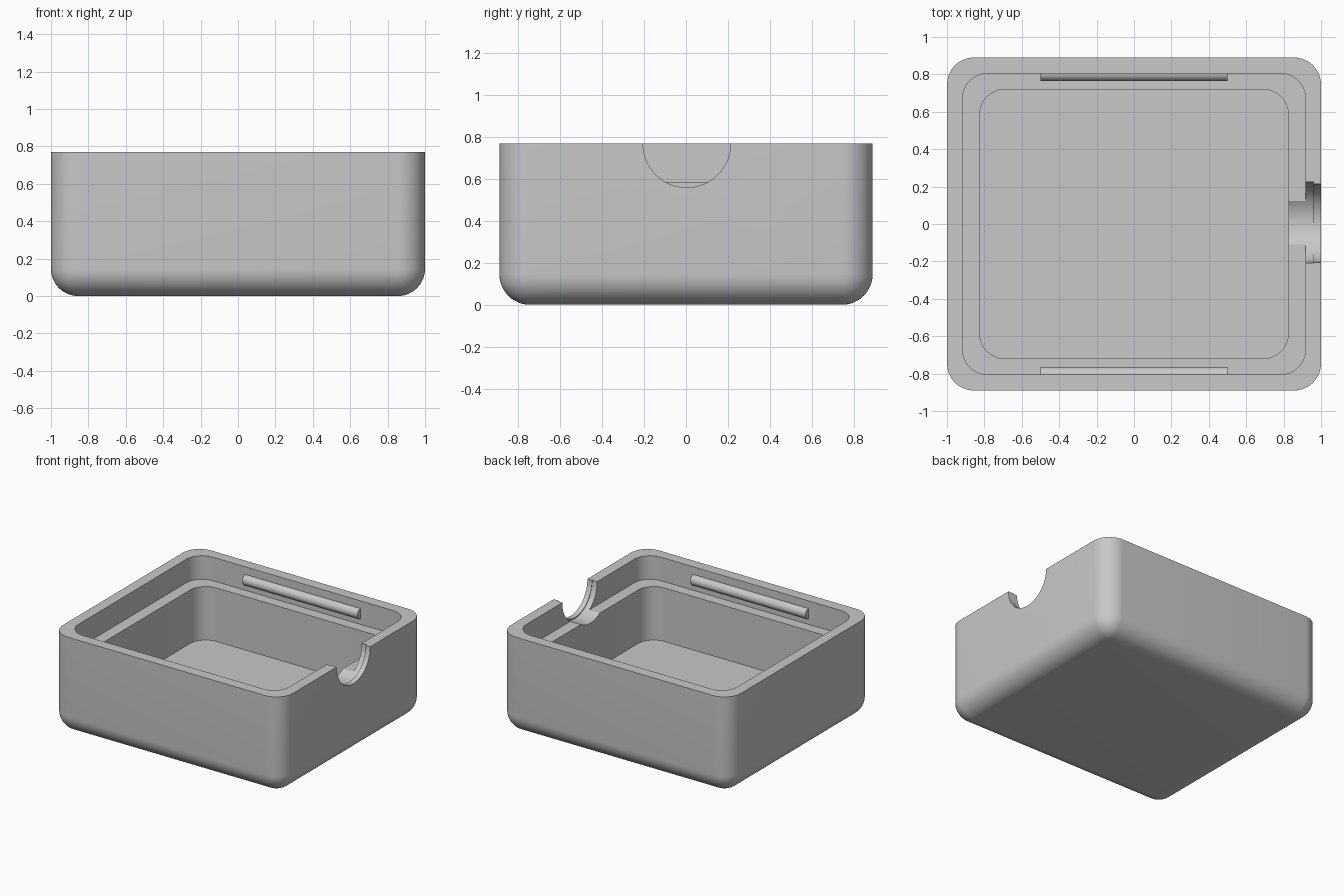
import bpy, bmesh, math

if "Cube" in bpy.data.objects:
    bpy.data.objects.remove(bpy.data.objects["Cube"])

HX, HY, H = 1.0, 0.89, 0.77      # outer half sizes and height
R = 0.145                        # outer corner and bottom fillet radius
LEDGE, FLOOR = 0.585, 0.165      # inner levels
SEG = 12

grey = bpy.data.materials.new("light_grey")
grey.diffuse_color = (0.58, 0.58, 0.58, 1)
grey.use_nodes = True
grey.node_tree.nodes["Principled BSDF"].inputs["Base Color"].default_value = grey.diffuse_color


def ring(bm, hx, hy, r, z):
    """Rounded rectangle of vertices."""
    out = []
    for q, (sx, sy) in enumerate([(1, 1), (-1, 1), (-1, -1), (1, -1)]):
        for i in range(SEG + 1):
            a = math.pi / 2 * (q + i / SEG)
            out.append(bm.verts.new((sx * (hx - r) + r * math.cos(a),
                                     sy * (hy - r) + r * math.sin(a), z)))
    return out


def finish(name, bm):
    bmesh.ops.recalc_face_normals(bm, faces=bm.faces)
    me = bpy.data.meshes.new(name)
    bm.to_mesh(me)
    bm.free()
    ob = bpy.data.objects.new(name, me)
    bpy.context.collection.objects.link(ob)
    me.materials.append(grey)
    return ob


def activate(ob):
    bpy.ops.object.select_all(action='DESELECT')
    ob.select_set(True)
    bpy.context.view_layer.objects.active = ob


def bar(name, x0, x1, y, z, r, seg=48):
    """Cylinder along x."""
    bm = bmesh.new()
    ends = [[bm.verts.new((x, y + r * math.cos(2 * math.pi * i / seg),
                           z + r * math.sin(2 * math.pi * i / seg)))
             for i in range(seg)] for x in (x0, x1)]
    for e in ends:
        bm.faces.new(e)
    for i in range(seg):
        j = (i + 1) % seg
        bm.faces.new((ends[0][i], ends[0][j], ends[1][j], ends[1][i]))
    return finish(name, bm)


# Case body: bottom fillet, outer wall, rim, upper recess, ledge, lower recess
bm = bmesh.new()
levels = []
for i in range(SEG + 1):
    a = math.pi / 2 * i / SEG
    r = max(R * math.sin(a), 1e-6)
    levels.append((HX - R + r, HY - R + r, r, R - R * math.cos(a)))
levels += [(HX, HY, R, H),
           (0.917, 0.805, 0.135, H), (0.917, 0.805, 0.135, LEDGE),
           (0.825, 0.72, 0.135, LEDGE), (0.825, 0.72, 0.135, FLOOR)]
rings = [ring(bm, *lv) for lv in levels]
for a, b in zip(rings, rings[1:]):
    for i in range(len(a)):
        j = (i + 1) % len(a)
        bm.faces.new((a[i], a[j], b[j], b[i]))
bm.faces.new(rings[0])
bm.faces.new(rings[-1])
bmesh.ops.remove_doubles(bm, verts=bm.verts, dist=1e-4)
body = finish("case_body", bm)

# Cable notch in the right wall, slightly wider on its inner half
for x0, x1, y, r in [(0.94, 1.1, 0.004, 0.209), (0.78, 0.96, 0.008, 0.217)]:
    cutter = bar("notch_cutter", x0, x1, y, 0.768, r, 64)
    cutter.hide_render = True
    mod = body.modifiers.new("notch", 'BOOLEAN')
    mod.operation, mod.solver, mod.object = 'DIFFERENCE', 'EXACT', cutter
    activate(body)
    bpy.ops.object.modifier_apply(modifier=mod.name)
    bpy.data.objects.remove(cutter)
activate(body)
bpy.ops.object.shade_smooth_by_angle(angle=math.radians(30))

# Snap ridges half sunk into the long walls
for name, s in (("back_snap_ridge", 1), ("front_snap_ridge", -1)):
    ridge = bar(name, -0.5, 0.5, s * 0.805, 0.67, 0.04, 32)
    activate(ridge)
    bpy.ops.object.shade_smooth_by_angle(angle=math.radians(30))
